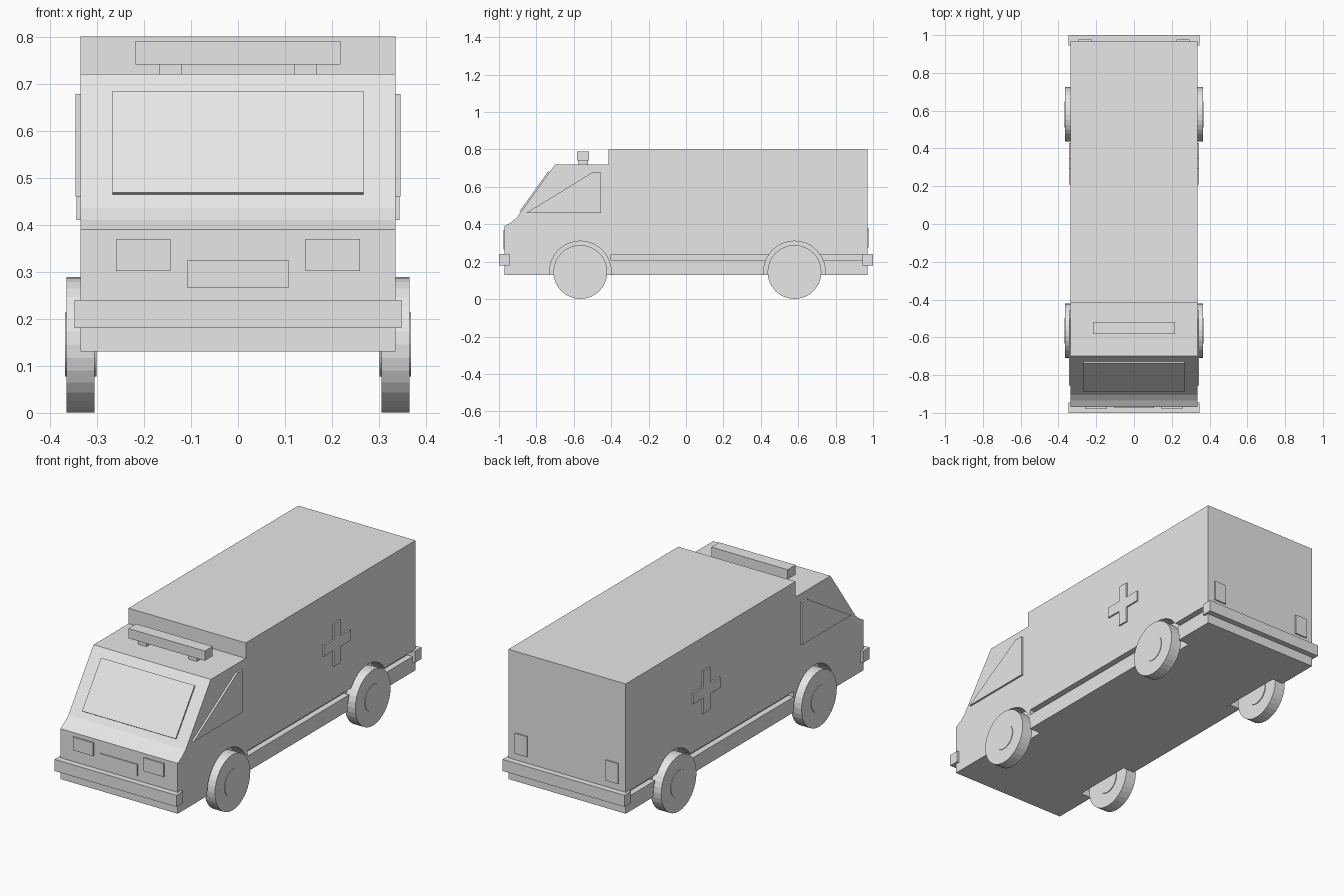
import bpy
import bmesh
import math
from mathutils import Matrix, Vector

cube = bpy.data.objects.get("Cube")
if cube:
    bpy.data.objects.remove(cube, do_unlink=True)

paint = bpy.data.materials.new("light_grey")
paint.use_nodes = True
GREY = (0.8, 0.8, 0.8, 1)
paint.diffuse_color = GREY
paint.node_tree.nodes["Principled BSDF"].inputs["Base Color"].default_value = GREY


def finish(name, bm):
    bmesh.ops.recalc_face_normals(bm, faces=bm.faces)
    mesh = bpy.data.meshes.new(name)
    bm.to_mesh(mesh)
    bm.free()
    mesh.materials.append(paint)
    ob = bpy.data.objects.new(name, mesh)
    bpy.context.collection.objects.link(ob)
    return ob


def box(name, x, y, z):
    """Box from (min, max) pairs."""
    bm = bmesh.new()
    bmesh.ops.create_cube(bm, size=1)
    for v in bm.verts:
        v.co = [a + (b - a) * (c + 0.5) for (a, b), c in zip((x, y, z), v.co)]
    return finish(name, bm)


def side_profile(name, points, x0, x1):
    """Outline in (y, z) extruded along x."""
    bm = bmesh.new()
    face = bm.faces.new([bm.verts.new((x0, y, z)) for y, z in points])
    out = bmesh.ops.extrude_face_region(bm, geom=[face])
    verts = [g for g in out["geom"] if isinstance(g, bmesh.types.BMVert)]
    bmesh.ops.translate(bm, verts=verts, vec=(x1 - x0, 0, 0))
    return finish(name, bm)


def disc(name, x0, x1, y, z, radius, sides=32):
    """Cylinder with its axis along x."""
    bm = bmesh.new()
    place = Matrix.Translation(((x0 + x1) / 2, y, z)) @ Matrix.Rotation(math.pi / 2, 4, "Y")
    bmesh.ops.create_cone(bm, cap_ends=True, segments=sides, radius1=radius,
                          radius2=radius, depth=abs(x1 - x0), matrix=place)
    return finish(name, bm)


def cut(target, cutter):
    mod = target.modifiers.new("cut", "BOOLEAN")
    mod.operation = "DIFFERENCE"
    mod.solver = "EXACT"
    mod.object = cutter
    bpy.context.view_layer.objects.active = target
    bpy.ops.object.modifier_apply(modifier=mod.name)
    bpy.data.objects.remove(cutter, do_unlink=True)


W = 0.335
AXLES = {"front": -0.565, "rear": 0.58}
SIDES = {"left": 1, "right": -1}
HUB_Z = 0.145

# Body shell: sloped windscreen, low cab roof, tall rear box
body = side_profile("body", [(-0.97, 0.13), (-0.97, 0.39), (-0.935, 0.41), (-0.905, 0.435),
                             (-0.70, 0.72), (-0.415, 0.72), (-0.415, 0.80),
                             (0.97, 0.80), (0.97, 0.13)], -W, W)

# Wheel wells and side grooves
for s in SIDES.values():
    groove_x = sorted((s * 0.305, s * 0.4))
    cut(body, box("groove_cutter", groove_x, (-0.40, 0.958), (0.21, 0.238)))
    for y in AXLES.values():
        cut(body, disc("well_cutter", s * 0.27, s * 0.4, y, HUB_Z, 0.165, 40))

# Wheels and hubs
for side, s in SIDES.items():
    for end, y in AXLES.items():
        disc(f"{end}_{side}_wheel", s * 0.305, s * 0.365, y, HUB_Z, 0.144)
        disc(f"{end}_{side}_hub", s * 0.301, s * 0.368, y, HUB_Z, 0.068)

# Bumpers
box("front_bumper", (-0.348, 0.348), (-1, -0.945), (0.18, 0.24))
box("rear_bumper", (-0.348, 0.348), (0.945, 1), (0.18, 0.24))

# Grille, headlights and tail lights
box("grille", (-0.107, 0.107), (-0.975, -0.965), (0.265, 0.325))
for side, s in SIDES.items():
    box(f"{side}_headlight", sorted((s * 0.143, s * 0.259)), (-0.977, -0.965), (0.302, 0.37))
    box(f"{side}_tail_light", sorted((s * 0.225, s * 0.295)), (0.965, 0.977), (0.275, 0.38))

# Windscreen plate lying on the slope
low, high = Vector((-0.884, 0.464)), Vector((-0.729, 0.680))
out = Vector((-0.812, 0.584)) * 0.008
side_profile("windscreen", [low - out, high - out, high + out, low + out], -0.267, 0.267)

# Side windows and crosses
A, B, T = 0.11, 0.028, Vector((0.32, 0.52))
cross = [T + Vector(p) for p in ((-B, -A), (B, -A), (B, -B), (A, -B), (A, B), (B, B),
                                 (B, A), (-B, A), (-B, B), (-A, B), (-A, -B), (-B, -B))]
window = [(-0.855, 0.46), (-0.50, 0.678), (-0.455, 0.678), (-0.455, 0.46)]
for side, s in SIDES.items():
    side_profile(f"{side}_window", window, s * (W - 0.002), s * 0.345)
    side_profile(f"{side}_cross", cross, s * (W - 0.002), s * 0.343)

# Roof light bar on two feet
box("light_bar", (-0.218, 0.218), (-0.582, -0.518), (0.74, 0.79))
for side, s in SIDES.items():
    box(f"{side}_light_bar_foot", sorted((s * 0.12, s * 0.168)), (-0.575, -0.525), (0.715, 0.745))
